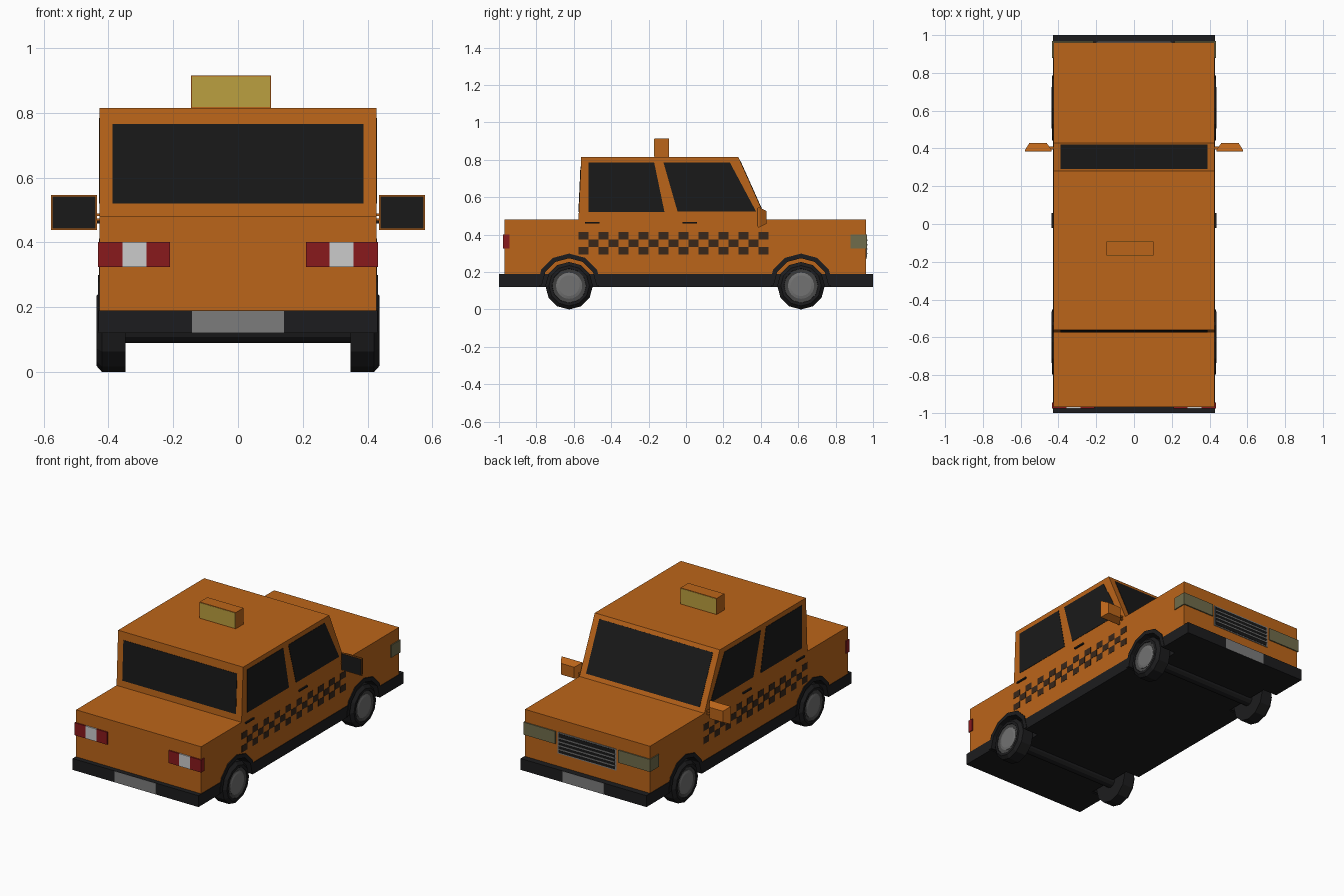
import bpy, bmesh, math

if "Cube" in bpy.data.objects:
    bpy.data.objects.remove(bpy.data.objects["Cube"])


def material(name, rgb):
    m = bpy.data.materials.new(name)
    m.diffuse_color = (*rgb, 1)
    m.use_nodes = True
    m.node_tree.nodes["Principled BSDF"].inputs["Base Color"].default_value = m.diffuse_color
    return m


ORANGE = material("orange_paint", (0.5, 0.13, 0.01))
BLACK = material("black_trim", (0.012, 0.012, 0.013))
GLASS = material("dark_glass", (0.01, 0.01, 0.01))
CHECK = material("dark_check", (0.04, 0.02, 0.01))
RED = material("red_lens", (0.25, 0.01, 0.012))
WHITE = material("white_lens", (0.8, 0.8, 0.8))
LAMP = material("headlamp_lens", (0.16, 0.15, 0.07))
YELLOW = material("yellow_panel", (0.5, 0.35, 0.05))
PLATE = material("plate_grey", (0.2, 0.2, 0.2))
RIM = material("rim_grey", (0.06, 0.06, 0.06))
HUB = material("hub_grey", (0.17, 0.17, 0.17))


def loft(name, rings, mat, mirror=False):
    """Skin a list of equal-length point rings and cap both ends."""
    bm = bmesh.new()
    vs = [[bm.verts.new(p) for p in r] for r in rings]
    n = len(rings[0])
    for a, b in zip(vs, vs[1:]):
        for i in range(n):
            j = (i + 1) % n
            bm.faces.new((a[i], a[j], b[j], b[i]))
    bm.faces.new(vs[0])
    bm.faces.new(vs[-1])
    bmesh.ops.recalc_face_normals(bm, faces=bm.faces)
    me = bpy.data.meshes.new(name)
    bm.to_mesh(me)
    bm.free()
    me.materials.append(mat)
    ob = bpy.data.objects.new(name, me)
    bpy.context.collection.objects.link(ob)
    if mirror:
        ob.modifiers.new("mirror", 'MIRROR').use_axis = (True, False, False)
    return ob


def prism(name, yz, x0, x1, mat, mirror=False):
    return loft(name, [[(x, y, z) for y, z in yz] for x in (x0, x1)], mat, mirror)


def box(name, x0, x1, y0, y1, z0, z1, mat, mirror=False):
    return prism(name, [(y0, z0), (y1, z0), (y1, z1), (y0, z1)], x0, x1, mat, mirror)


def lathe(name, profile, yc, zc, mat, n=12, mirror=True):
    """Rings of (x, radius) around an axis parallel to x."""
    ang = [2 * math.pi * i / n for i in range(n)]
    rings = [[(x, yc + r * math.cos(a), zc + r * math.sin(a)) for a in ang]
             for x, r in profile]
    return loft(name, rings, mat, mirror)


# Body shell and lower bumper band
body = prism("body", [(-.97, .19), (.962, .19), (.962, .48), (.43, .48), (.28, .815),
                      (-.56, .815), (-.575, .48), (-.97, .48)], -.427, .427, ORANGE)
band = box("bumper_band", -.43, .43, -1, 1, .12, .19, BLACK)

# Wheels, axles, arches and wheel wells
ZC = .127
for tag, yc in (("rear", -.625), ("front", .615)):
    cutter = lathe(tag + "_well_cutter", [(.335, .157), (.5, .157)], yc, ZC, BLACK)
    cutter.hide_render = True
    cutter.display_type = 'WIRE'
    for ob in (body, band):
        b = ob.modifiers.new(tag + "_well", 'BOOLEAN')
        b.operation = 'DIFFERENCE'
        b.solver = 'EXACT'
        b.object = cutter
    arc = [math.radians(a) for a in range(0, 181, 30)]
    arch = [(yc + r * math.cos(a), ZC + r * math.sin(a))
            for r, seq in ((.172, arc), (.147, arc[::-1])) for a in seq]
    prism(tag + "_arch", arch, .333, .433, BLACK, True)
    lathe(tag + "_tyre", [(.348, .09), (.348, .127), (.42, .127), (.437, .108),
                          (.437, .092), (.424, .088)], yc, ZC, BLACK)
    lathe(tag + "_rim", [(.41, .09), (.434, .09), (.428, .07)], yc, ZC, RIM, 24)
    lathe(tag + "_hub", [(.41, .07), (.43, .07), (.434, .055)], yc, ZC, HUB, 24)
    lathe(tag + "_axle", [(-.36, .037), (.36, .037)], yc, ZC, BLACK, mirror=False)

# Side windows
prism("rear_side_window", [(-.52, .52), (-.115, .52), (-.17, .785), (-.52, .785)],
      .42, .429, GLASS, True)
prism("front_side_window", [(-.045, .523), (.375, .523), (.235, .785), (-.12, .785)],
      .42, .429, GLASS, True)

# Windscreen lies on the sloped front of the cabin
def on_slope(t, d):
    return (.43 - .15 * t + .913 * d, .48 + .335 * t + .409 * d)


prism("windscreen", [on_slope(.07, -.006), on_slope(.93, -.006),
                     on_slope(.93, .002), on_slope(.07, .002)], -.388, .388, GLASS)
# Back window
prism("back_window", [(-.565, .52), (-.555, .765), (-.5645, .765), (-.5755, .52)],
      -.388, .388, GLASS)

# Checker strip: three rows of alternating squares
cell = 1.015 / 19
for row in range(3):
    for col in range(row % 2, 19, 2):
        y = -.575 + col * cell
        z = .293 + row * .04
        box("check", .42, .4285, y, y + cell, z, z + .04, CHECK, True)

# Door handles
for y in (-.54, -.02):
    box("door_handle", .42, .436, y, y + .078, .459, .468, BLACK, True)

# Tail lights: red, white, red, wrapping the corner
for x0, x1, m in ((.21, .283, RED), (.283, .357, WHITE), (.357, .433, RED)):
    box("tail_light", x0, x1, -.978, -.945, .325, .402, m, True)

# Headlights and grille
box("headlight", .215, .433, .88, .969, .325, .402, LAMP, True)
box("grille_frame", -.2, .2, .95, .966, .27, .402, PLATE)
box("grille_inset", -.193, .193, .95, .968, .277, .395, GLASS)
for i in range(4):
    z = .296 + i * .0235
    box("grille_bar", -.193, .193, .95, .971, z, z + .007, PLATE)

# Number plates
box("rear_plate", -.142, .142, -1.001, -.98, .121, .189, PLATE)
box("front_plate", -.142, .142, .98, 1.001, .121, .189, PLATE)

# Door mirrors: tapered shell, glass facing back, short stalks
def rect(x0, x1, y, z0, z1):
    return [(x0, y, z0), (x1, y, z0), (x1, y, z1), (x0, y, z1)]


loft("mirror_shell", [rect(.436, .577, .385, .439, .546),
                      rect(.436, .577, .392, .439, .546),
                      rect(.463, .553, .43, .458, .527)], ORANGE, True)
loft("mirror_glass", [rect(.44, .573, .383, .443, .542),
                      rect(.44, .573, .39, .443, .542)], GLASS, True)
for z in (.466, .482):
    box("mirror_stalk", .42, .465, .395, .41, z, z + .008, ORANGE, True)

# Roof sign with a yellow panel on each face
box("roof_sign", -.145, .102, -.168, -.092, .81, .915, ORANGE)
box("sign_panels", -.142, .099, -.17, -.09, .818, .912, YELLOW)
